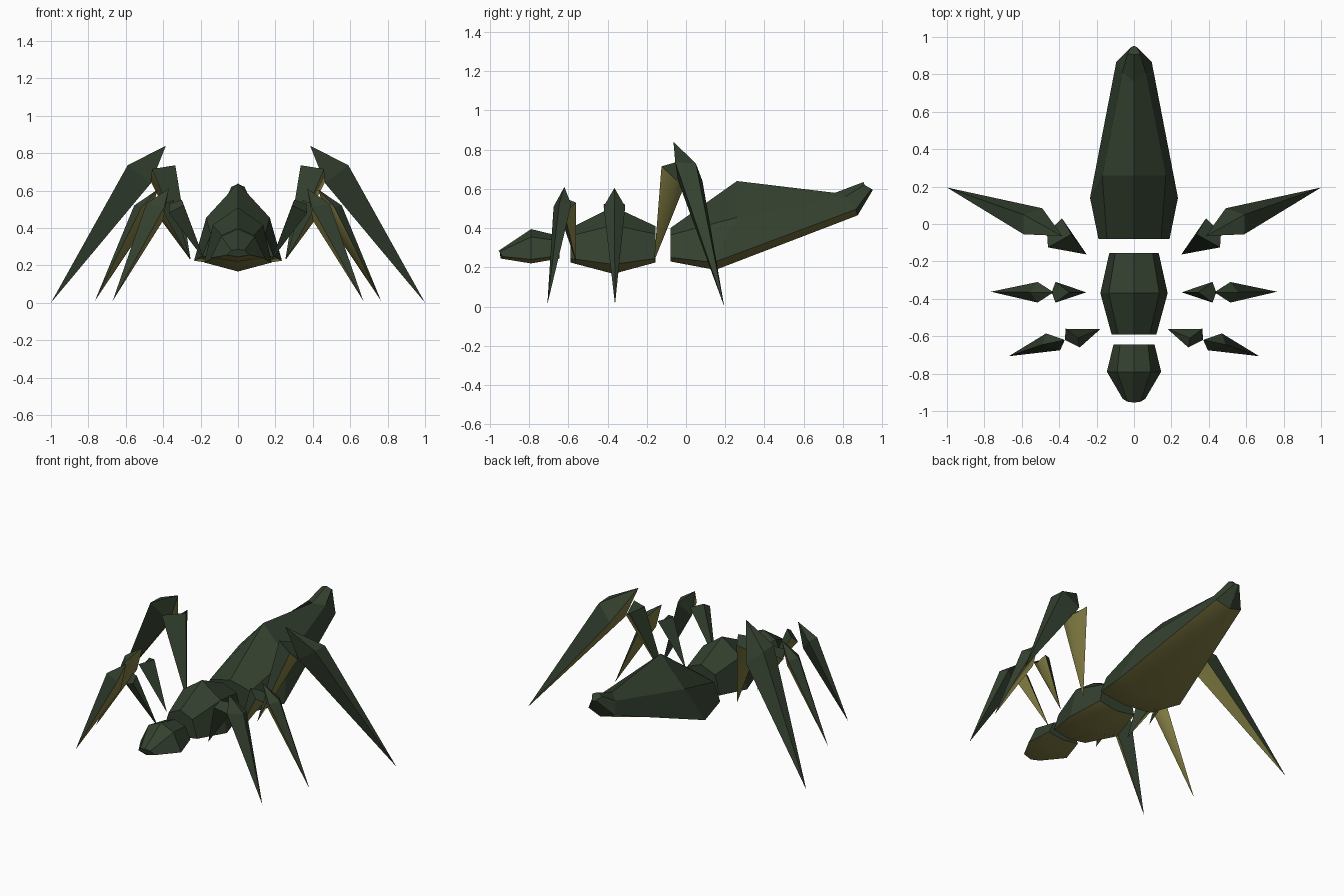
import bpy, bmesh


def material(name, rgb):
    m = bpy.data.materials.new(name)
    m.diffuse_color = (*rgb, 1)
    return m


SHELL = material("dark green shell", (0.034, 0.052, 0.029))
BELLY = material("olive underside", (0.22, 0.20, 0.055))


def finish(name, bm, mirror=False):
    """Colour downward faces olive and smooth, everything else dark and flat."""
    bmesh.ops.recalc_face_normals(bm, faces=bm.faces)
    for f in bm.faces:
        under = f.normal.z < -0.06 and abs(f.normal.y) < 0.8
        f.material_index = int(under)
        f.smooth = under
    me = bpy.data.meshes.new(name)
    bm.to_mesh(me)
    bm.free()
    me.materials.append(SHELL)
    me.materials.append(BELLY)
    ob = bpy.data.objects.new(name, me)
    bpy.context.collection.objects.link(ob)
    if mirror:
        mod = ob.modifiers.new("mirror", 'MIRROR')
        mod.use_mirror_merge = False
    return ob


def body(name, sections):
    """Loft of six-sided rings; each section is ridge, shoulder, edge, keel."""
    bm = bmesh.new()
    rings = []
    for ridge, shoulder, edge, keel in sections:
        flip = lambda p: (-p[0], p[1], p[2])
        pts = [ridge, shoulder, edge, keel, flip(edge), flip(shoulder)]
        rings.append([bm.verts.new(p) for p in pts])
    for a, b in zip(rings, rings[1:]):
        for i in range(6):
            j = (i + 1) % 6
            bm.faces.new((a[i], a[j], b[j], b[i]))
    bm.faces.new(rings[0])
    bm.faces.new(rings[-1])
    finish(name, bm)


def spike(name, tip, ring, end=None):
    """Four-sided spike; a second tip replaces the flat cap if given."""
    bm = bmesh.new()
    r = [bm.verts.new(p) for p in ring]
    tips = [bm.verts.new(p) for p in (tip, end) if p]
    for t in tips:
        for i in range(4):
            bm.faces.new((t, r[i], r[(i + 1) % 4]))
    if not end:
        bm.faces.new(r)
    finish(name, bm, mirror=True)


# Body segments, front to back
body("head", [
    ((0, -0.955, 0.285), (0.035, -0.95, 0.28), (0.06, -0.935, 0.255), (0, -0.945, 0.245)),
    ((0, -0.79, 0.395), (0.09, -0.79, 0.355), (0.145, -0.79, 0.24), (0, -0.79, 0.22)),
    ((0, -0.645, 0.36), (0.075, -0.645, 0.335), (0.11, -0.645, 0.26), (0, -0.645, 0.245)),
])
body("thorax", [
    ((0, -0.59, 0.40), (0.085, -0.59, 0.36), (0.12, -0.59, 0.245), (0, -0.59, 0.225)),
    ((0, -0.37, 0.51), (0.135, -0.37, 0.415), (0.18, -0.37, 0.215), (0, -0.37, 0.167)),
    ((0, -0.155, 0.41), (0.10, -0.155, 0.37), (0.132, -0.155, 0.245), (0, -0.155, 0.225)),
])
body("abdomen", [
    ((0, -0.08, 0.40), (0.145, -0.08, 0.365), (0.19, -0.08, 0.25), (0, -0.08, 0.23)),
    ((0, 0.26, 0.64), (0.17, 0.26, 0.455), (0.235, 0.14, 0.225), (0, 0.15, 0.187)),
    ((0, 0.76, 0.58), (0.062, 0.81, 0.56), (0.095, 0.865, 0.495), (0, 0.875, 0.465)),
    ((0, 0.905, 0.635), (0.035, 0.91, 0.62), (0.015, 0.945, 0.60), (0, 0.953, 0.595)),
])

# Legs: a short upper spike and a long lower spike, mirrored
spike("front_upper_leg", (0.18, -0.562, 0.23),
      [(0.30, -0.61, 0.55), (0.29, -0.66, 0.52), (0.37, -0.62, 0.48), (0.365, -0.56, 0.53)])
spike("front_lower_leg", (0.67, -0.707, 0.01),
      [(0.47, -0.585, 0.52), (0.49, -0.645, 0.53), (0.395, -0.675, 0.51), (0.40, -0.63, 0.44)],
      (0.37, -0.62, 0.61))
spike("middle_upper_leg", (0.255, -0.365, 0.23),
      [(0.345, -0.365, 0.55), (0.42, -0.42, 0.52), (0.44, -0.365, 0.48), (0.42, -0.31, 0.52)])
spike("middle_lower_leg", (0.765, -0.362, 0.01),
      [(0.515, -0.31, 0.51), (0.555, -0.365, 0.52), (0.515, -0.42, 0.51), (0.47, -0.365, 0.45)],
      (0.43, -0.365, 0.605))
spike("rear_upper_leg", (0.253, -0.163, 0.23),
      [(0.335, -0.055, 0.735), (0.46, -0.125, 0.715), (0.465, -0.05, 0.645), (0.385, 0.03, 0.71)])
spike("rear_lower_leg", (1.0, 0.195, 0.0),
      [(0.59, -0.055, 0.735), (0.59, 0.05, 0.73), (0.49, 0.084, 0.64), (0.465, -0.04, 0.64)],
      (0.385, -0.064, 0.84))
